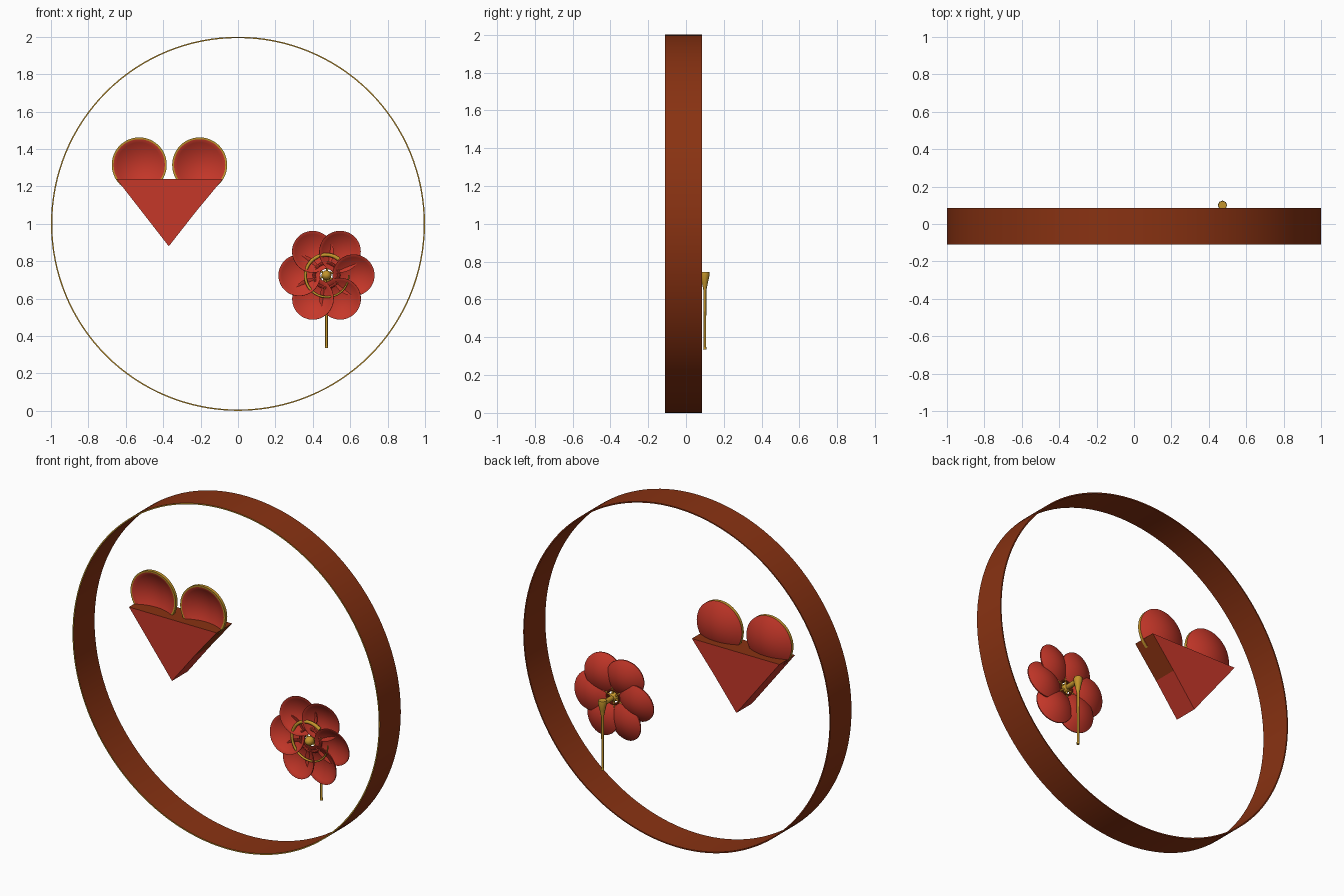
import bpy, bmesh
from math import pi, sin, cos, radians
from mathutils import Matrix, Vector

cube = bpy.data.objects.get("Cube")
if cube:
    bpy.data.objects.remove(cube, do_unlink=True)


def material(name, rgb):
    m = bpy.data.materials.new(name)
    m.use_nodes = True
    m.diffuse_color = (*rgb, 1)
    m.node_tree.nodes["Principled BSDF"].inputs["Base Color"].default_value = (*rgb, 1)
    return m


BROWN = material("copper brown", (0.25, 0.032, 0.006))
RED = material("warm red", (0.56, 0.038, 0.022))
GOLD = material("gold", (0.55, 0.30, 0.025))


def finish(name, bm, mats, matrix=Matrix(), smooth=True):
    bmesh.ops.recalc_face_normals(bm, faces=bm.faces)
    me = bpy.data.meshes.new(name)
    bm.to_mesh(me)
    bm.free()
    for m in mats:
        me.materials.append(m)
    ob = bpy.data.objects.new(name, me)
    ob.matrix_world = matrix
    bpy.context.collection.objects.link(ob)
    if smooth:
        bpy.ops.object.select_all(action='DESELECT')
        ob.select_set(True)
        bpy.context.view_layer.objects.active = ob
        bpy.ops.object.shade_smooth_by_angle(angle=radians(40))
    return ob


def lathe(name, profile, mats, matrix, slots=None, steps=48, loop=False):
    """Turn (radius, y) points around the y axis; slots colours each band."""
    bm = bmesh.new()
    rows = [[bm.verts.new((r * cos(2 * pi * i / steps), y, r * sin(2 * pi * i / steps)))
             for i in range(steps)] for r, y in profile]
    n = len(rows)
    for k in range(n if loop else n - 1):
        a, b = rows[k], rows[(k + 1) % n]
        for i in range(steps):
            j = (i + 1) % steps
            f = bm.faces.new((a[i], a[j], b[j], b[i]))
            f.material_index = slots[k] if slots else 0
    bmesh.ops.remove_doubles(bm, verts=bm.verts, dist=1e-5)
    return finish(name, bm, mats, matrix)


def dish(name, radius, depth, wall, rim, mats, matrix):
    """Thin bowl open to the front, with a flat coloured rim."""
    n = 8
    inner = [(radius * k / n - rim * k / n, depth * (1 - (k / n) ** 2)) for k in range(n + 1)]
    outer = [(radius * k / n, wall + depth * (1 - (k / n) ** 2)) for k in range(n, -1, -1)]
    slots = [0] * n + [1, 1] + [0] * n
    lathe(name, inner + [(radius, 0)] + outer, mats, matrix, slots)


def tube(name, points, radii, mat):
    cu = bpy.data.curves.new(name, 'CURVE')
    cu.dimensions = '3D'
    cu.bevel_depth = 1
    cu.bevel_resolution = 2
    cu.use_fill_caps = True
    sp = cu.splines.new('POLY')
    sp.points.add(len(points) - 1)
    for p, co, r in zip(sp.points, points, radii):
        p.co = (*co, 1)
        p.radius = r
    cu.materials.append(mat)
    bpy.context.collection.objects.link(bpy.data.objects.new(name, cu))


# Hoop
lathe("hoop", [(1, -0.11), (1, 0.085), (0.993, 0.085), (0.993, -0.11)], [BROWN, GOLD],
      Matrix.Translation((0, 0, 1)), [0, 0, 0, 1], 128, True)

# Heart: wedge body with brown top and upper right flank
bm = bmesh.new()
outline = [(-0.65, 1.24), (-0.37, 0.88), (-0.225, 1.065), (-0.08, 1.24)]
front = [bm.verts.new((x, -0.085, z)) for x, z in outline]
back = [bm.verts.new((x, 0.06, z)) for x, z in outline]
bm.faces.new(front)
bm.faces.new(back[::-1])
for i in range(4):
    j = (i + 1) % 4
    f = bm.faces.new((front[i], back[i], back[j], front[j]))
    f.material_index = 1 if i >= 2 else 0
finish("heart_wedge", bm, [RED, BROWN], smooth=False)

# Heart lobes
for side, x in (("right", -0.528), ("left", -0.205)):
    dish("heart_lobe_" + side, 0.147, 0.045, 0.018, 0.01, [RED, GOLD],
         Matrix.Translation((x, -0.035, 1.315)))

# Flower petals in a pinwheel
centre = Vector((0.473, 0, 0.725))
for k in range(6):
    place = (Matrix.Translation(centre) @ Matrix.Rotation(-k * pi / 3, 4, 'Y')
             @ Matrix.Translation((0.145, -0.012, 0)) @ Matrix.Rotation(radians(9), 4, 'X'))
    dish("petal_%d" % (k + 1), 0.112, 0.038, 0.006, 0.003, [RED, RED], place)

# Curled gold tendril around the flower centre
turn = [k / 40 for k in range(41)]
tube("curl", [centre + Vector(((0.108 + 0.012 * t) * cos(0.9 + 5.4 * t), -0.012,
                               (0.108 + 0.012 * t) * sin(0.9 + 5.4 * t))) for t in turn],
     [0.011 - 0.007 * t for t in turn], GOLD)

# Inner rings, stamens and bud
for name, r, w, mat in (("inner_ring", 0.066, 0.008, RED), ("bud_ring", 0.04, 0.006, BROWN)):
    ring = [(r + w * cos(k * pi / 4), w * sin(k * pi / 4)) for k in range(8)]
    lathe(name, ring, [mat], Matrix.Translation(centre), None, 32, True)
for k in range(6):
    a = k * pi / 3 + 0.4
    d = Vector((cos(a), 0, sin(a)))
    tube("stamen_%d" % (k + 1), [centre + d * 0.02, centre + d * 0.075], [0.006, 0.004], GOLD)
bud = [(0.026 * sin(k * pi / 8), -0.01 - 0.03 * cos(k * pi / 8)) for k in range(9)]
lathe("bud", bud, [GOLD], Matrix.Translation(centre), None, 24)
tube("bud_stalk", [centre, centre + Vector((0, 0.09, 0))], [0.014, 0.016], GOLD)

# Stem with flared top behind the flower
tube("stem", [(0.473, 0.1, z) for z in (0.335, 0.35, 0.5, 0.65, 0.69, 0.73, 0.745)],
     [0.009, 0.007, 0.007, 0.008, 0.016, 0.025, 0.023], GOLD)
